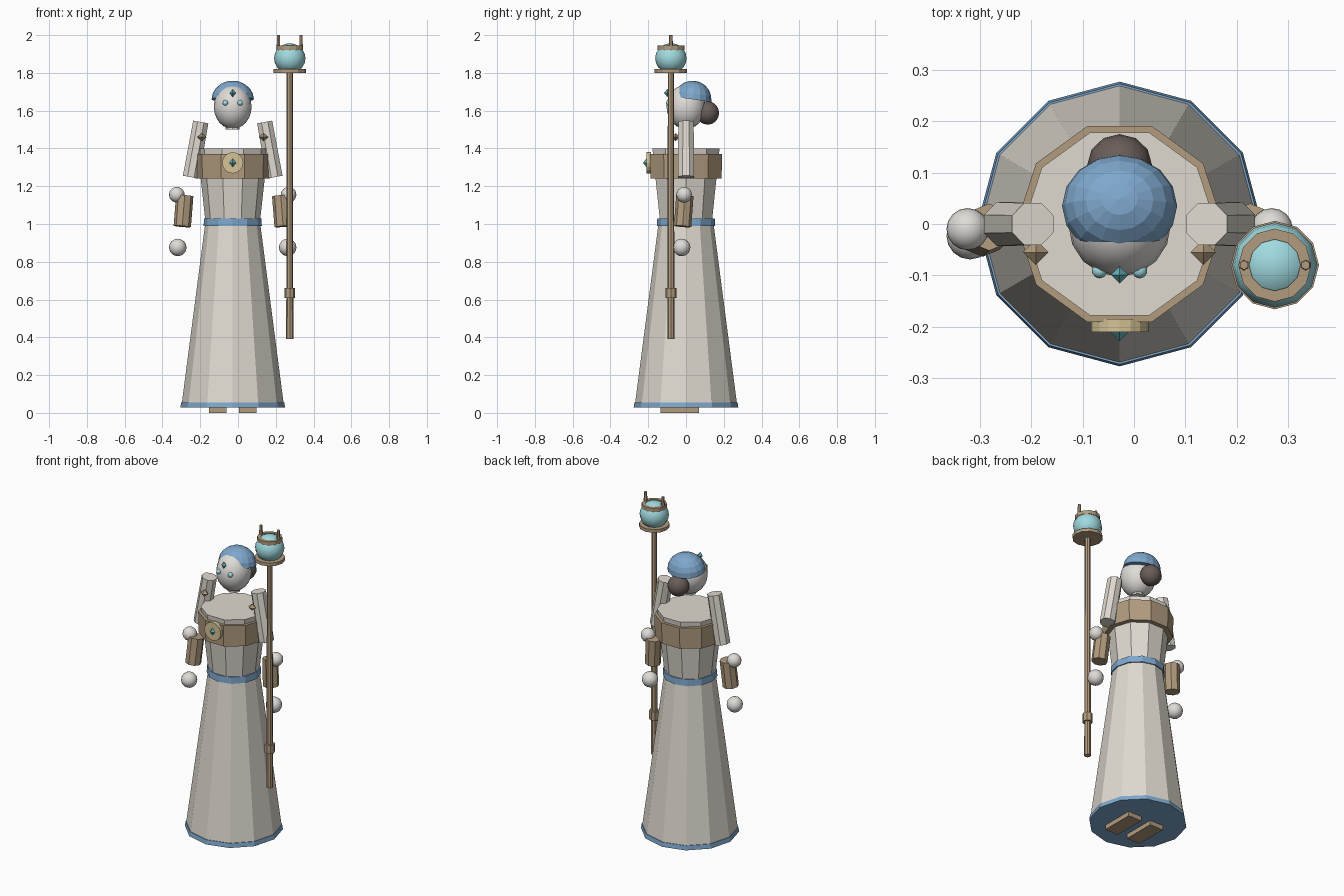
import bpy, bmesh, math
from mathutils import Vector, Matrix

cube = bpy.data.objects.get("Cube")
if cube:
    bpy.data.objects.remove(cube)

CX = -0.028            # body axis
SX, SY = 0.274, -0.08  # staff axis


def material(name, r, g, b):
    m = bpy.data.materials.new(name)
    m.use_nodes = True
    m.diffuse_color = (r, g, b, 1)
    m.node_tree.nodes["Principled BSDF"].inputs["Base Color"].default_value = (r, g, b, 1)
    return m


ROBE = material("robe_cream", 0.74, 0.70, 0.63)
SKIN = material("pale_skin", 0.74, 0.71, 0.68)
BLUE = material("soft_blue", 0.21, 0.39, 0.61)
TAN = material("tan_leather", 0.44, 0.33, 0.21)
GOLD = material("pale_gold", 0.66, 0.55, 0.30)
AQUA = material("aqua_glass", 0.35, 0.70, 0.74)
GEM = material("teal_gem", 0.13, 0.45, 0.50)
DARK = material("dark_hair", 0.14, 0.11, 0.10)


def finish(name, bm, mat):
    mesh = bpy.data.meshes.new(name)
    bmesh.ops.recalc_face_normals(bm, faces=bm.faces)
    bm.to_mesh(mesh)
    bm.free()
    mesh.materials.append(mat)
    ob = bpy.data.objects.new(name, mesh)
    bpy.context.collection.objects.link(ob)
    return ob


def rod(name, mat, a, b, r1, r2, sides, turn=0):
    """Tapered prism between two points."""
    a, b = Vector(a), Vector(b)
    axis = b - a
    bm = bmesh.new()
    bmesh.ops.create_cone(bm, cap_ends=True, segments=sides, radius1=r1, radius2=r2,
                          depth=axis.length)
    tilt = Vector((0, 0, 1)).rotation_difference(axis).to_matrix().to_4x4()
    bm.transform(Matrix.Translation((a + b) / 2) @ tilt
                 @ Matrix.Rotation(math.radians(turn), 4, 'Z'))
    return finish(name, bm, mat)


def upright(name, mat, x, y, z1, z2, r1, r2, sides, turn=0):
    return rod(name, mat, (x, y, z1), (x, y, z2), r1, r2, sides, turn)


def ball(name, mat, centre, size, u=16, v=12):
    bm = bmesh.new()
    bmesh.ops.create_uvsphere(bm, u_segments=u, v_segments=v, radius=1)
    bm.transform(Matrix.Translation(centre) @ Matrix.Diagonal((*size, 1)))
    ob = finish(name, bm, mat)
    ob.data.shade_smooth()
    return ob


def gem(name, mat, centre, r, h):
    """Octahedron from two pyramids sharing a square."""
    bm = bmesh.new()
    bmesh.ops.create_uvsphere(bm, u_segments=4, v_segments=2, radius=1)
    bm.transform(Matrix.Translation(centre) @ Matrix.Diagonal((r, r, h, 1)))
    return finish(name, bm, mat)


def box(name, mat, centre, size):
    bm = bmesh.new()
    bmesh.ops.create_cube(bm, size=1)
    bm.transform(Matrix.Translation(centre) @ Matrix.Diagonal((*size, 1)))
    return finish(name, bm, mat)


# Robe: skirt, hem, waist trim, torso and chest band
upright("skirt", ROBE, CX, 0, 0.032, 1.0, 0.272, 0.146, 12)
upright("hem_trim", BLUE, CX, 0, 0.028, 0.055, 0.277, 0.273, 12)
upright("waist_trim", BLUE, CX, 0, 0.99, 1.03, 0.154, 0.152, 12)
upright("torso", ROBE, CX, 0, 1.0, 1.40, 0.143, 0.187, 10, 18)
upright("chest_band", TAN, CX, 0, 1.24, 1.37, 0.198, 0.201, 10, 18)

# Brooch
rod("brooch", GOLD, (CX, -0.185, 1.324), (CX, -0.21, 1.324), 0.056, 0.056, 16)
gem("brooch_gem", GEM, (CX, -0.208, 1.324), 0.02, 0.025)

# Head, hair cap and bun
upright("neck", SKIN, CX, 0, 1.5, 1.57, 0.037, 0.037, 8)
ball("head", SKIN, (CX, 0, 1.62), (0.1, 0.103, 0.117))
bm = bmesh.new()
bmesh.ops.create_uvsphere(bm, u_segments=16, v_segments=10, radius=1)
cut = bmesh.ops.bisect_plane(bm, geom=bm.verts[:] + bm.edges[:] + bm.faces[:],
                             plane_co=(0, 0, 0), plane_no=(0, 0, 1), clear_inner=True)
rim = [e for e in cut["geom_cut"] if isinstance(e, bmesh.types.BMEdge)]
bmesh.ops.contextual_create(bm, geom=rim)
bm.transform(Matrix.Translation((CX, 0.035, 1.66)) @ Matrix.Rotation(math.radians(-8), 4, 'X')
             @ Matrix.Diagonal((0.112, 0.1, 0.099, 1)))
finish("hair_cap", bm, BLUE)
ball("hair_bun", DARK, (CX, 0.115, 1.588), (0.063, 0.06, 0.062), 12, 10)
gem("forehead_gem", GEM, (CX, -0.099, 1.694), 0.017, 0.022)

# Paired parts on both sides of the body axis
for side, s in (("right", -1), ("left", 1)):
    def at(dx, y, z):
        return (CX + s * dx, y, z)
    ball(side + "_eye", AQUA, at(0.039, -0.091, 1.641), (0.015,) * 3, 10, 8)
    rod(side + "_upper_arm", ROBE, at(0.222, 0, 1.248), at(0.169, 0, 1.54),
        0.046, 0.044, 8, 22.5)
    gem(side + "_shoulder_stud", TAN, at(0.163, -0.055, 1.46), 0.025, 0.021)
    ball(side + "_elbow", SKIN, at(0.296, -0.01, 1.155), (0.041,) * 3)
    rod(side + "_bracer", TAN, at(0.267, -0.018, 0.987), at(0.254, -0.006, 1.15),
        0.046, 0.046, 8)
    ball(side + "_hand", SKIN, at(0.291, -0.023, 0.876), (0.046,) * 3)
    box(side + "_foot", TAN, at(0.079, -0.033, 0.03), (0.092, 0.205, 0.06))

# Staff with lantern
upright("staff_shaft", TAN, SX, SY, 0.39, 1.81, 0.019, 0.016, 8)
upright("staff_collar", TAN, SX, SY, 0.607, 0.66, 0.029, 0.029, 8)
upright("lantern_base", TAN, SX, SY, 1.80, 1.82, 0.086, 0.086, 12)
ball("lantern_globe", AQUA, (SX, SY, 1.877), (0.083, 0.083, 0.08), 12, 10)
bm = bmesh.new()
profile = [bm.verts.new((r, 0, z)) for r, z in
           ((0.05, 1.922), (0.071, 1.922), (0.071, 1.945), (0.05, 1.945))]
loop = [bm.edges.new((profile[i], profile[(i + 1) % 4])) for i in range(4)]
bmesh.ops.spin(bm, geom=profile + loop, cent=(0, 0, 0), axis=(0, 0, 1),
               angle=math.tau, steps=12)
bmesh.ops.remove_doubles(bm, verts=bm.verts, dist=0.0005)
bm.transform(Matrix.Translation((SX, SY, 0)))
finish("lantern_ring", bm, TAN)
for name, s in (("right_prong", -1), ("left_prong", 1)):
    upright(name, TAN, SX + s * 0.06, SY, 1.925, 2.0, 0.011, 0.009, 6)
